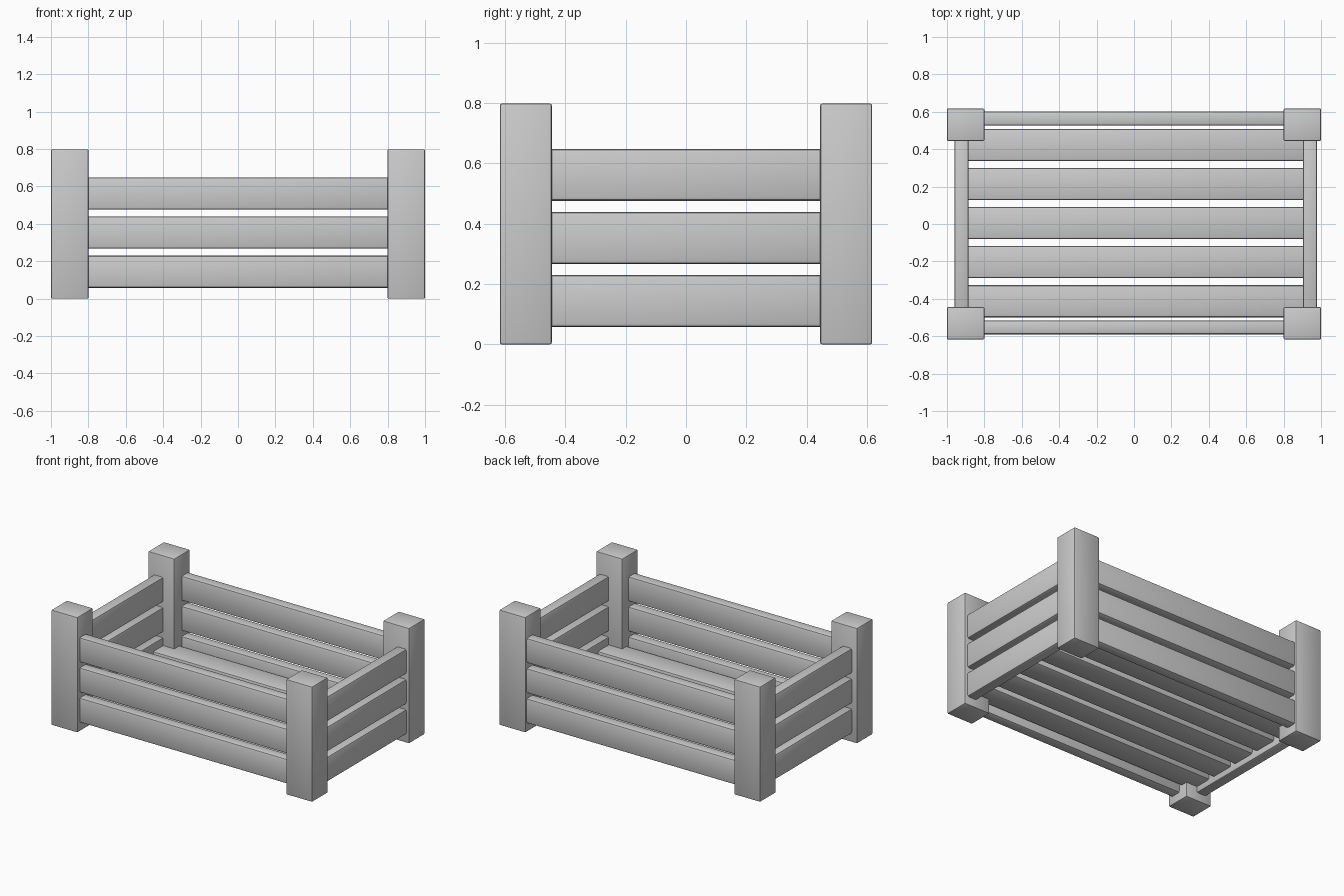
import bpy

cube = bpy.data.objects.get("Cube")
if cube:
    bpy.data.objects.remove(cube, do_unlink=True)

# Single grey finish
grey = bpy.data.materials.new("plain_grey")
grey.use_nodes = True
tone = (0.6, 0.6, 0.6, 1)
grey.diffuse_color = tone
grey.node_tree.nodes["Principled BSDF"].inputs["Base Color"].default_value = tone


def board(name, low, high, bevel):
    """Box between two corners with softly rounded edges."""
    centre = [(a + b) / 2 for a, b in zip(low, high)]
    bpy.ops.mesh.primitive_cube_add(size=1, location=centre)
    obj = bpy.context.object
    obj.name = name
    obj.scale = [b - a for a, b in zip(low, high)]
    bpy.ops.object.transform_apply(location=False, rotation=False, scale=True)
    mod = obj.modifiers.new("rounded_edges", "BEVEL")
    mod.width = bevel
    mod.segments = 2
    bpy.ops.object.modifier_apply(modifier=mod.name)
    bpy.ops.object.shade_smooth_by_angle()
    obj.data.materials.append(grey)
    return obj


WIDTH, THICK, PITCH = 0.172, 0.075, 0.209
HALF_Y, HEIGHT = 0.617, 0.798

# Corner posts
for side, x in (("right", -1), ("left", 0.8)):
    for end, y in (("front", -HALF_Y), ("back", HALF_Y - WIDTH)):
        board(f"{end}_{side}_post", (x, y, 0), (x + 0.2, y + WIDTH, HEIGHT), 0.006)

# Three slats on each wall
for i in range(3):
    z = 0.058 + i * PITCH
    top = z + WIDTH
    for end, y in (("front", -0.59), ("back", 0.527)):
        board(f"{end}_slat_{i + 1}", (-0.85, y, z), (0.85, y + THICK, top), 0.012)
    for side, x in (("right", -0.96), ("left", 0.904)):
        board(f"{side}_slat_{i + 1}", (x, -0.5, z), (x + THICK, 0.5, top), 0.012)

# Floor slats
for i in range(5):
    y = -0.499 + i * PITCH
    board(f"floor_slat_{i + 1}", (-0.9, y, 0.1), (0.92, y + WIDTH, 0.1 + THICK), 0.012)
